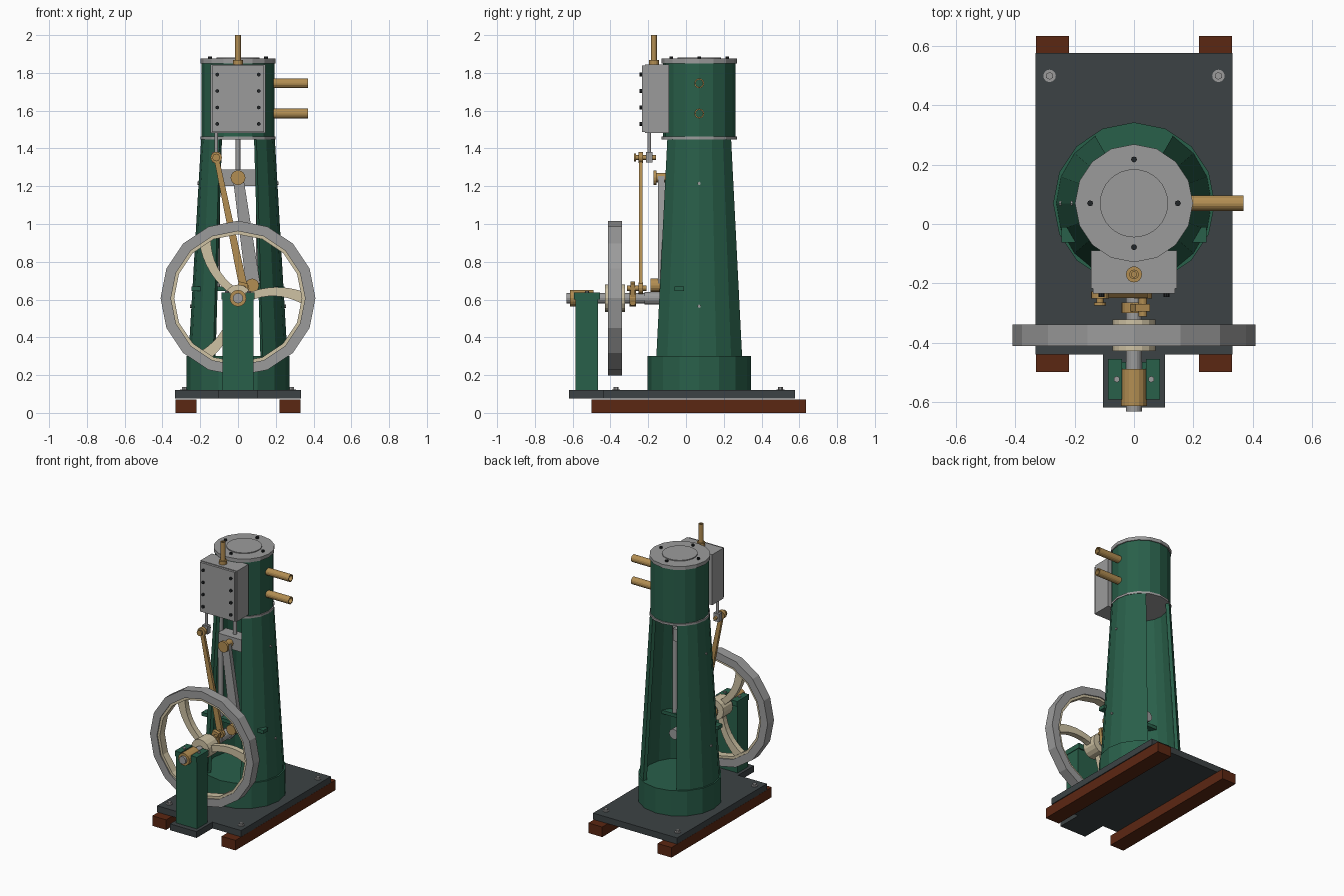
import bpy, bmesh, math
from mathutils import Vector, Matrix

if "Cube" in bpy.data.objects:
    bpy.data.objects.remove(bpy.data.objects["Cube"])


def material(name, rgb):
    m = bpy.data.materials.new(name)
    m.use_nodes = True
    m.diffuse_color = (*rgb, 1)
    m.node_tree.nodes["Principled BSDF"].inputs["Base Color"].default_value = (*rgb, 1)
    return m


GREEN = material("engine green", (0.022, 0.115, 0.068))
STEEL = material("steel grey", (0.33, 0.33, 0.33))
BRASS = material("brass", (0.45, 0.27, 0.085))
CREAM = material("cream", (0.62, 0.54, 0.37))
IRON = material("dark iron", (0.045, 0.055, 0.058))
WOOD = material("red brown timber", (0.105, 0.02, 0.006))
BLACK = material("black bolt", (0.015, 0.018, 0.02))


def finish(name, bm, mat):
    bmesh.ops.recalc_face_normals(bm, faces=bm.faces)
    me = bpy.data.meshes.new(name)
    bm.to_mesh(me)
    bm.free()
    me.materials.append(mat)
    ob = bpy.data.objects.new(name, me)
    bpy.context.collection.objects.link(ob)
    return ob


def box(name, lo, hi, mat):
    lo, hi = Vector(lo), Vector(hi)
    bm = bmesh.new()
    bmesh.ops.create_cube(bm, size=1, matrix=Matrix.Translation((lo + hi) / 2)
                          @ Matrix.Diagonal((*(hi - lo), 1)))
    return finish(name, bm, mat)


def rod(name, a, b, r, mat, sides=16):
    a, b = Vector(a), Vector(b)
    turn = (b - a).to_track_quat('Z', 'Y').to_matrix().to_4x4()
    bm = bmesh.new()
    bmesh.ops.create_cone(bm, cap_ends=True, segments=sides, radius1=r, radius2=r,
                          depth=(b - a).length,
                          matrix=Matrix.Translation((a + b) / 2) @ turn)
    return finish(name, bm, mat)


def revolve(name, profile, mat, place, start=0, sweep=360, steps=16):
    """Sweep a closed (radius, height) outline around the local z axis."""
    bm = bmesh.new()
    s = math.radians(start)
    vs = [bm.verts.new((r * math.cos(s), r * math.sin(s), h)) for r, h in profile]
    es = [bm.edges.new((vs[i], vs[i - 1])) for i in range(len(vs))]
    bmesh.ops.spin(bm, geom=vs + es, cent=(0, 0, 0), axis=(0, 0, 1),
                   angle=math.radians(sweep), steps=steps)
    bmesh.ops.remove_doubles(bm, verts=bm.verts, dist=0.0001)
    if sweep < 360:
        bmesh.ops.holes_fill(bm, edges=[e for e in bm.edges if e.is_boundary])
    bm.transform(place)
    return finish(name, bm, mat)


def ribbon(name, path, y0, y1, mat, place=Matrix()):
    """Flat bar in the xz plane following (x, z, width) points."""
    left, right = [], []
    for i, (x, z, w) in enumerate(path):
        p, q = path[max(i - 1, 0)], path[min(i + 1, len(path) - 1)]
        t = Vector((q[0] - p[0], 0, q[1] - p[1])).normalized()
        n = Vector((-t.z, 0, t.x)) * w / 2
        c = Vector((x, y0, z))
        left.append(c + n)
        right.append(c - n)
    bm = bmesh.new()
    face = bm.faces.new([bm.verts.new(v) for v in left + right[::-1]])
    out = bmesh.ops.extrude_face_region(bm, geom=[face], use_keep_orig=True)
    moved = [g for g in out["geom"] if isinstance(g, bmesh.types.BMVert)]
    bmesh.ops.translate(bm, verts=moved, vec=(0, y1 - y0, 0))
    bm.transform(place)
    return finish(name, bm, mat)


CY = 0.07          # column axis
SZ = 0.607         # crankshaft height
GY = -0.035        # crosshead guide plane
AXIS = Matrix.Translation((0, CY, 0))

# Timbers, base plate and its bolts
for side, s in (("left", 1), ("right", -1)):
    box(f"timber_{side}", (min(s * 0.22, s * 0.33), -0.5, 0),
        (max(s * 0.22, s * 0.33), 0.635, 0.072), WOOD)
    for y in (-0.37, 0.5):
        rod("base_washer", (s * 0.285, y, 0.115), (s * 0.285, y, 0.125), 0.021, STEEL)
        rod("base_bolt", (s * 0.285, y, 0.12), (s * 0.285, y, 0.137), 0.013, STEEL, 6)
box("base_plate", (-0.333, -0.44, 0.075), (0.333, 0.577, 0.12), IRON)
box("base_tongue", (-0.105, -0.62, 0.075), (0.105, -0.43, 0.12), IRON)

# Column: round foot and two tapering legs, open at front and back
rod("column_foot", (0, CY, 0.12), (0, CY, 0.3), 0.273, GREEN)
for side, start in (("left", -60), ("right", 120)):
    revolve(f"column_leg_{side}", [(0.262, 0.3), (0.195, 1.45), (0.17, 1.45), (0.237, 0.3)],
            GREEN, AXIS, start, 120, 6)
    s = 1 if side == "left" else -1
    for z, r in ((1.215, 0.2), (0.565, 0.238)):
        rod("leg_bolt", (s * r, CY, z), (s * (r + 0.015), CY, z), 0.009, STEEL, 6)

# Cylinder with flanges, cover and steam pipes
rod("cylinder", (0, CY, 1.45), (0, CY, 1.86), 0.192, GREEN)
rod("lower_flange", (0, CY, 1.448), (0, CY, 1.463), 0.199, STEEL)
rod("upper_flange", (0, CY, 1.85), (0, CY, 1.875), 0.199, STEEL)
rod("cylinder_cover", (0, CY, 1.87), (0, CY, 1.881), 0.115, STEEL, 32)
for i in range(4):
    d = Matrix.Rotation(i * math.pi / 2, 3, 'Z') @ Vector((0.148, 0, 0))
    rod("cover_bolt", (d.x, CY + d.y, 1.87), (d.x, CY + d.y, 1.887), 0.01, BLACK, 8)
for name, z in (("steam_pipe", 1.745), ("exhaust_pipe", 1.585)):
    revolve(name, [(0.026, 0.185), (0.026, 0.37), (0.019, 0.37), (0.019, 0.185)], BRASS,
            Matrix.Translation((0, CY, z)) @ Matrix.Rotation(math.pi / 2, 4, 'Y'))

# Valve chest with bolted cover and top spindle
box("valve_chest", (-0.145, -0.218, 1.483), (0.145, -0.09, 1.845), STEEL)
box("valve_cover", (-0.138, -0.234, 1.487), (0.138, -0.215, 1.84), STEEL)
for x in (-0.11, 0.11):
    for i in range(4):
        z = 1.53 + i * 0.087
        rod("valve_cover_bolt", (x, -0.23, z), (x, -0.246, z), 0.01, BLACK, 8)
rod("spindle_collar", (0, -0.17, 1.84), (0, -0.17, 1.868), 0.027, BRASS)
revolve("spindle_tube", [(0.016, 1.86), (0.016, 2), (0.009, 2), (0.009, 1.86)], BRASS,
        Matrix.Translation((0, -0.17, 0)))

# Valve gear
VX, VY = -0.115, -0.195
rod("valve_rod", (VX, VY, 1.37), (VX, VY, 1.49), 0.01, STEEL)
box("valve_clevis", (VX - 0.022, VY - 0.018, 1.325), (VX + 0.022, VY + 0.018, 1.382), STEEL)
rod("valve_pin", (VX, -0.272, 1.352), (VX, -0.16, 1.352), 0.012, BRASS)
rod("valve_pin_head", (VX, -0.275, 1.352), (VX, -0.265, 1.352), 0.02, BRASS)
rod("eccentric_rod_eye", (VX, -0.252, 1.352), (VX, -0.228, 1.352), 0.03, BRASS)
ribbon("eccentric_rod", [(VX, 1.352, 0.026), (0.03, 0.66, 0.044)], -0.25, -0.23, BRASS)
rod("eccentric_rod_end", (0.03, -0.252, 0.66), (0.03, -0.228, 0.66), 0.03, BRASS)
rod("eccentric_pin", (0.03, -0.312, 0.66), (0.03, -0.21, 0.66), 0.014, BRASS)
ribbon("eccentric_arm", [(0, SZ - 0.03, 0.07), (0.03, 0.69, 0.05)], -0.295, -0.27, BRASS)
rod("eccentric_boss", (0, -0.3, SZ), (0, -0.265, SZ), 0.043, BRASS)

# Piston rod, crosshead and guides
rod("piston_rod", (0, GY, 1.28), (0, GY, 1.46), 0.013, STEEL)
box("crosshead", (-0.1, -0.09, 1.2), (0.1, 0.005, 1.288), STEEL)
box("guide_crossbar", (-0.245, -0.062, 0.645), (0.245, -0.01, 0.67), GREEN)
for side, s in (("left", 1), ("right", -1)):
    rod(f"guide_bar_{side}", (s * 0.112, GY, 0.66), (s * 0.112, GY, 1.45), 0.017, STEEL)
rod("crosshead_pin", (0, -0.168, 1.245), (0, -0.08, 1.245), 0.026, BRASS)
rod("crosshead_pin_head", (0, -0.172, 1.245), (0, -0.155, 1.245), 0.039, BRASS)
ribbon("connecting_rod", [(0, 1.25, 0.055), (0.08, 0.68, 0.075)], -0.148, -0.115, STEEL)
rod("big_end", (0.075, -0.188, 0.675), (0.075, -0.11, 0.675), 0.036, BRASS)

# Crankshaft and crank web
rod("crankshaft", (0, -0.632, SZ), (0, -0.1, SZ), 0.027, STEEL)
rod("crankshaft_boss", (0, -0.22, SZ), (0, -0.12, SZ), 0.034, STEEL)
ribbon("crank_web", [(-0.02, SZ - 0.02, 0.08), (0.1, 0.7, 0.06)], -0.112, -0.08, STEEL)
rod("crankshaft_rear", (0, -0.1, SZ), (0, 0.14, SZ), 0.036, STEEL)

# Flywheel: rim, liner, hub and three curved spokes
WHEEL = Matrix.Translation((0, -0.376, SZ))
TURN = Matrix.Rotation(math.pi / 2, 4, 'X')
H = 0.036
revolve("flywheel_rim", [(0.41, -H), (0.41, H), (0.355, H), (0.355, -H)], STEEL, WHEEL @ TURN)
revolve("flywheel_liner", [(0.358, -0.028), (0.358, 0.028), (0.338, 0.028), (0.338, -0.028)],
        CREAM, WHEEL @ TURN)
rod("flywheel_hub", (0, -0.428, SZ), (0, -0.322, SZ), 0.072, CREAM)
for i in range(3):
    path = []
    for k in range(9):
        t = k / 8
        path.append((0.04 + 0.31 * t, 0.14 * t * (1 - t), 0.042 + 0.02 * t * t))
    ribbon("flywheel_spoke", path, -0.02, 0.02, CREAM,
           WHEEL @ Matrix.Rotation(-i * math.tau / 3, 4, 'Y'))

# Outer bearing stand with caps and brass bush
box("bearing_stand", (-0.083, -0.585, 0.12), (0.083, -0.466, 0.61), GREEN)
for side, s in (("left", 1), ("right", -1)):
    box(f"bearing_cap_{side}", (min(s * 0.04, s * 0.087), -0.592, 0.6),
        (max(s * 0.04, s * 0.087), -0.456, 0.637), GREEN)
    rod("bearing_bolt", (s * 0.058, -0.524, 0.63), (s * 0.058, -0.524, 0.645), 0.011, STEEL, 6)
rod("bearing_bush", (0, -0.615, SZ), (0, -0.49, SZ), 0.044, BRASS)
